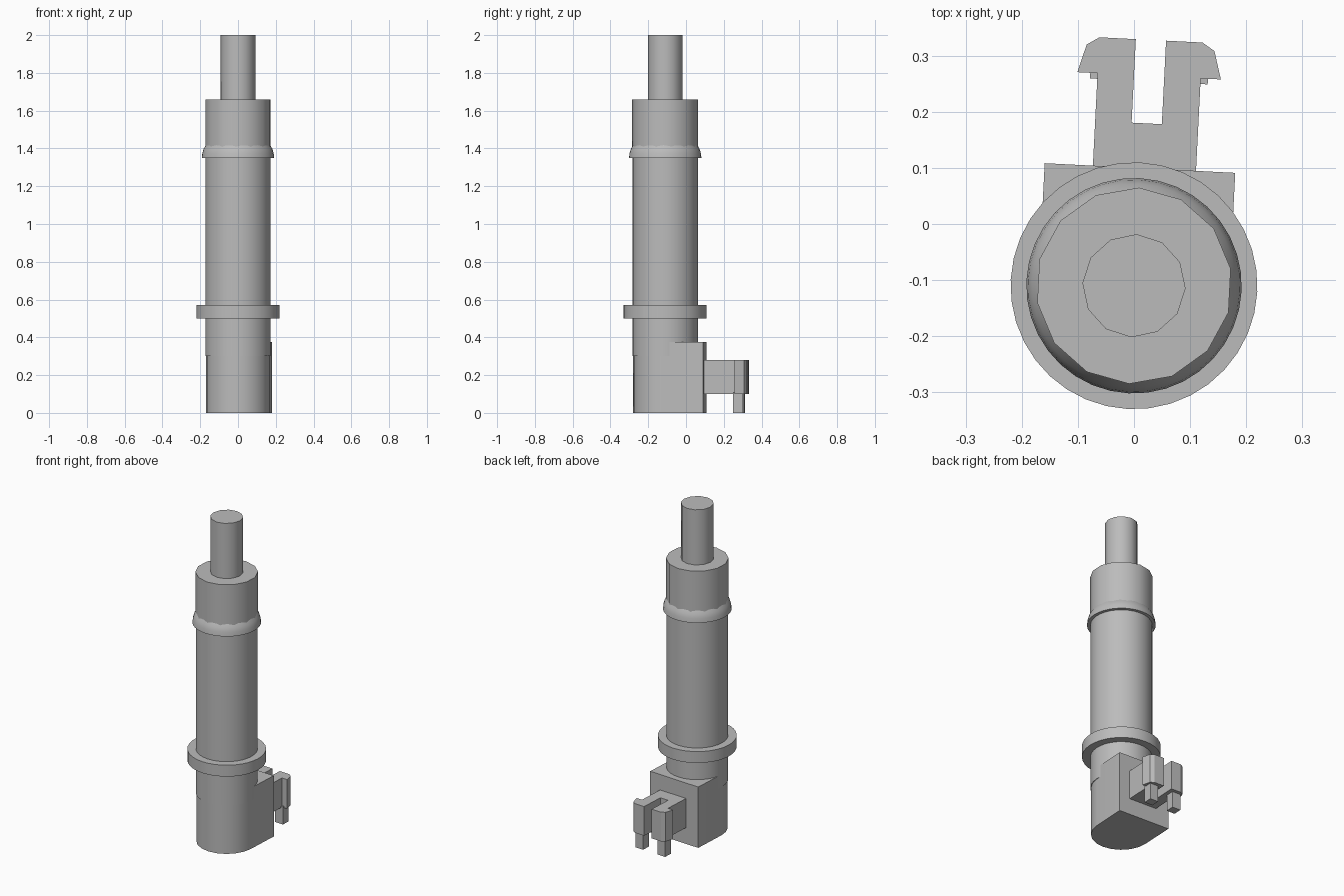
import bpy, bmesh, math
from mathutils import Matrix

cube = bpy.data.objects.get("Cube")
if cube:
    bpy.data.objects.remove(cube, do_unlink=True)

grey = bpy.data.materials.new("plain grey")
grey.use_nodes = True
GREY = (0.5, 0.5, 0.5, 1)
grey.diffuse_color = GREY
grey.node_tree.nodes["Principled BSDF"].inputs["Base Color"].default_value = GREY

AXIS_Y = -0.11
TWIST = math.radians(-2.9)  # the whole body is turned slightly about its axis
PLACE = Matrix.Translation((0, AXIS_Y, 0)) @ Matrix.Rotation(TWIST, 4, "Z")


def finish(name, bm, smooth=0):
    bmesh.ops.recalc_face_normals(bm, faces=bm.faces)
    mesh = bpy.data.meshes.new(name)
    bm.to_mesh(mesh)
    bm.free()
    mesh.materials.append(grey)
    obj = bpy.data.objects.new(name, mesh)
    bpy.context.collection.objects.link(obj)
    obj.matrix_world = PLACE
    if smooth:
        bpy.ops.object.select_all(action="DESELECT")
        obj.select_set(True)
        bpy.context.view_layer.objects.active = obj
        bpy.ops.object.shade_smooth_by_angle(angle=math.radians(smooth))


def lathe(name, profile, sides, phase=0.0):
    """Closed turned part from (radius, height) points."""
    bm = bmesh.new()
    rings = []
    for r, z in profile:
        angles = [phase + math.tau * i / sides for i in range(sides)]
        rings.append([bm.verts.new((r * math.cos(a), r * math.sin(a), z)) for a in angles])
    for low, high in zip(rings, rings[1:]):
        for i in range(sides):
            j = (i + 1) % sides
            bm.faces.new((low[i], low[j], high[j], high[i]))
    bm.faces.new(rings[0][::-1])
    bm.faces.new(rings[-1])
    finish(name, bm, 35)


def prism(name, outline, z0, z1, smooth=0):
    """Outline in plan, extruded upward."""
    bm = bmesh.new()
    face = bm.faces.new([bm.verts.new((x, y, z0)) for x, y in outline])
    top = bmesh.ops.extrude_face_region(bm, geom=[face])["geom"]
    verts = [v for v in top if isinstance(v, bmesh.types.BMVert)]
    bmesh.ops.translate(bm, verts=verts, vec=(0, 0, z1 - z0))
    finish(name, bm, smooth)


# Turned parts, from bottom to top
lathe("main_tube", [(0.173, 0.3), (0.173, 1.4)], 32)
lathe("lower_flange", [(0.22, 0.5), (0.22, 0.57)], 36)
lathe("upper_collar", [(0.192, 1.35), (0.189, 1.375), (0.182, 1.398), (0.169, 1.42)], 36)
lathe("end_cap", [(0.175, 1.38), (0.175, 1.66)], 14, math.pi / 2)
lathe("plunger_shaft", [(0.092, 1.64), (0.092, 2.0)], 12, math.pi / 2)

# Base housing: round at the front, square at the back
R = 0.17
arc = [math.pi + math.pi * i / 10 for i in range(11)]
housing = [(R * math.cos(a), R * math.sin(a)) for a in arc] + [(R, 0.21), (-R, 0.21)]
prism("base_housing", housing, 0, 0.375, 25)

# Forked clip with barbed prongs, mirrored about its centre line
CX = 0.008
half = [(0.092, 0.205), (0.092, 0.375), (0.128, 0.375), (0.114, 0.425),
        (0.092, 0.439), (0.027, 0.439), (0.027, 0.29)]
clip = [(CX + x, y) for x, y in half] + [(CX - x, y) for x, y in reversed(half)]
prism("forked_clip", clip, 0.1, 0.28)

# Pegs under the prongs
for side, name in ((1, "left_peg"), (-1, "right_peg")):
    corners = [(0.05, 0.365), (0.105, 0.365), (0.105, 0.418), (0.05, 0.418)]
    prism(name, [(CX + side * x, y) for x, y in corners], 0, 0.11)
